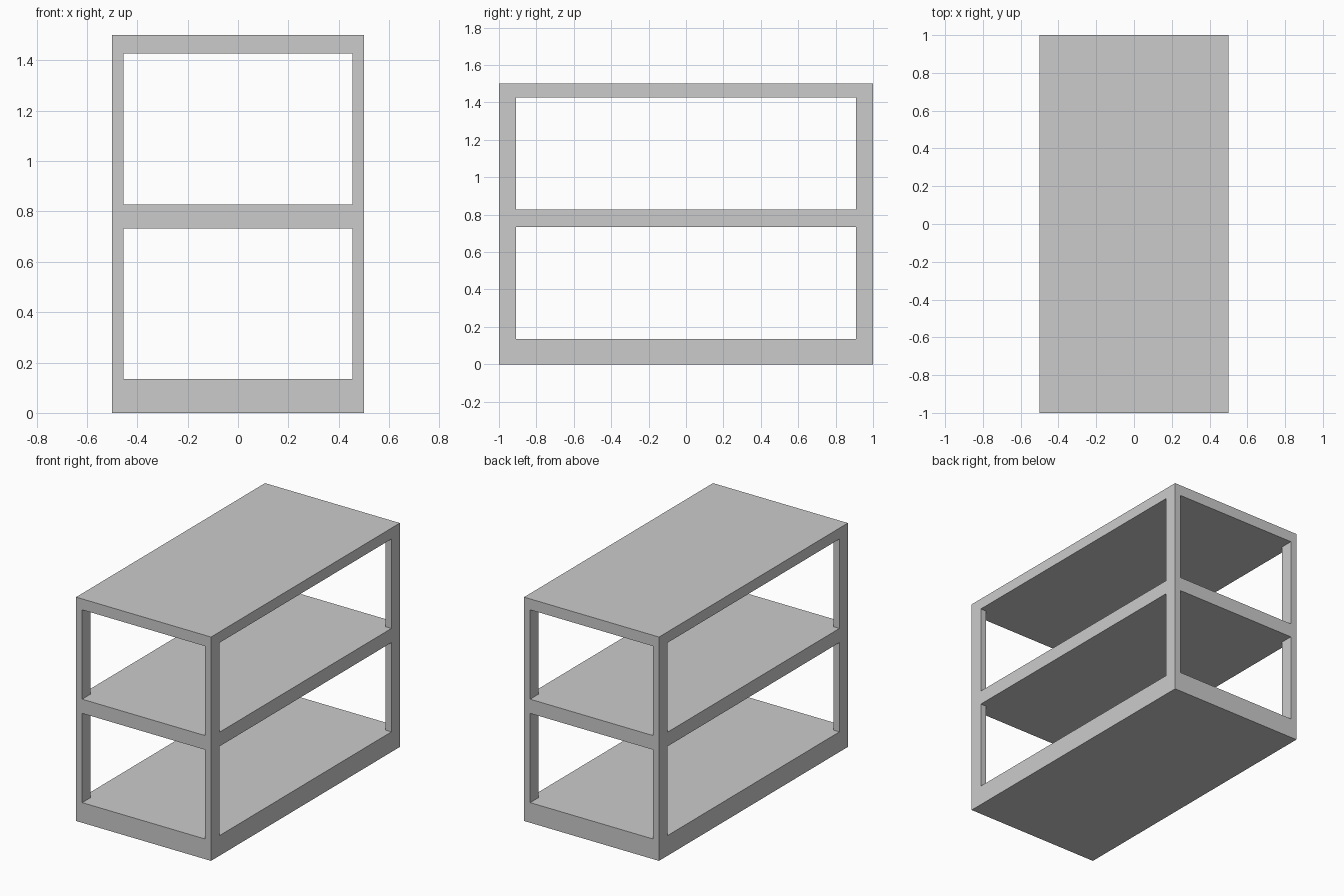
import bpy, bmesh

if "Cube" in bpy.data.objects:
    bpy.data.objects.remove(bpy.data.objects["Cube"])

HX, HY, H = 0.5, 1.0, 1.5          # outer half sizes and height
IX, IY = 0.455, 0.91               # inner faces of the corner posts
BAYS = [(0.135, 0.733), (0.828, 1.427)]   # open storeys between the shelves


def prism(name, outline, z0, z1):
    """Extrude a flat outline from z0 up to z1."""
    bm = bmesh.new()
    face = bm.faces.new([bm.verts.new((x, y, z0)) for x, y in outline])
    ext = bmesh.ops.extrude_face_region(bm, geom=[face])
    top = [g for g in ext["geom"] if isinstance(g, bmesh.types.BMVert)]
    bmesh.ops.translate(bm, verts=top, vec=(0, 0, z1 - z0))
    bmesh.ops.recalc_face_normals(bm, faces=bm.faces)
    mesh = bpy.data.meshes.new(name)
    bm.to_mesh(mesh)
    bm.free()
    ob = bpy.data.objects.new(name, mesh)
    bpy.context.collection.objects.link(ob)
    return ob


# Solid block that becomes the shelf unit
shelf = prism("shelf_unit", [(-HX, -HY), (HX, -HY), (HX, HY), (-HX, HY)], 0, H)

# Cross-shaped cutters leave a corner post at each corner of every storey
OX, OY = HX + 0.2, HY + 0.2
cross = [(-IX, -OY), (IX, -OY), (IX, -IY), (OX, -IY), (OX, IY), (IX, IY),
         (IX, OY), (-IX, OY), (-IX, IY), (-OX, IY), (-OX, -IY), (-IX, -IY)]

bpy.context.view_layer.objects.active = shelf
for i, (z0, z1) in enumerate(BAYS):
    cutter = prism(f"bay_cutter_{i + 1}", cross, z0, z1)
    cutter.hide_render = True
    mod = shelf.modifiers.new(f"open_bay_{i + 1}", "BOOLEAN")
    mod.operation = "DIFFERENCE"
    mod.solver = "EXACT"
    mod.object = cutter
    bpy.ops.object.modifier_apply(modifier=mod.name)
    bpy.data.objects.remove(cutter)
